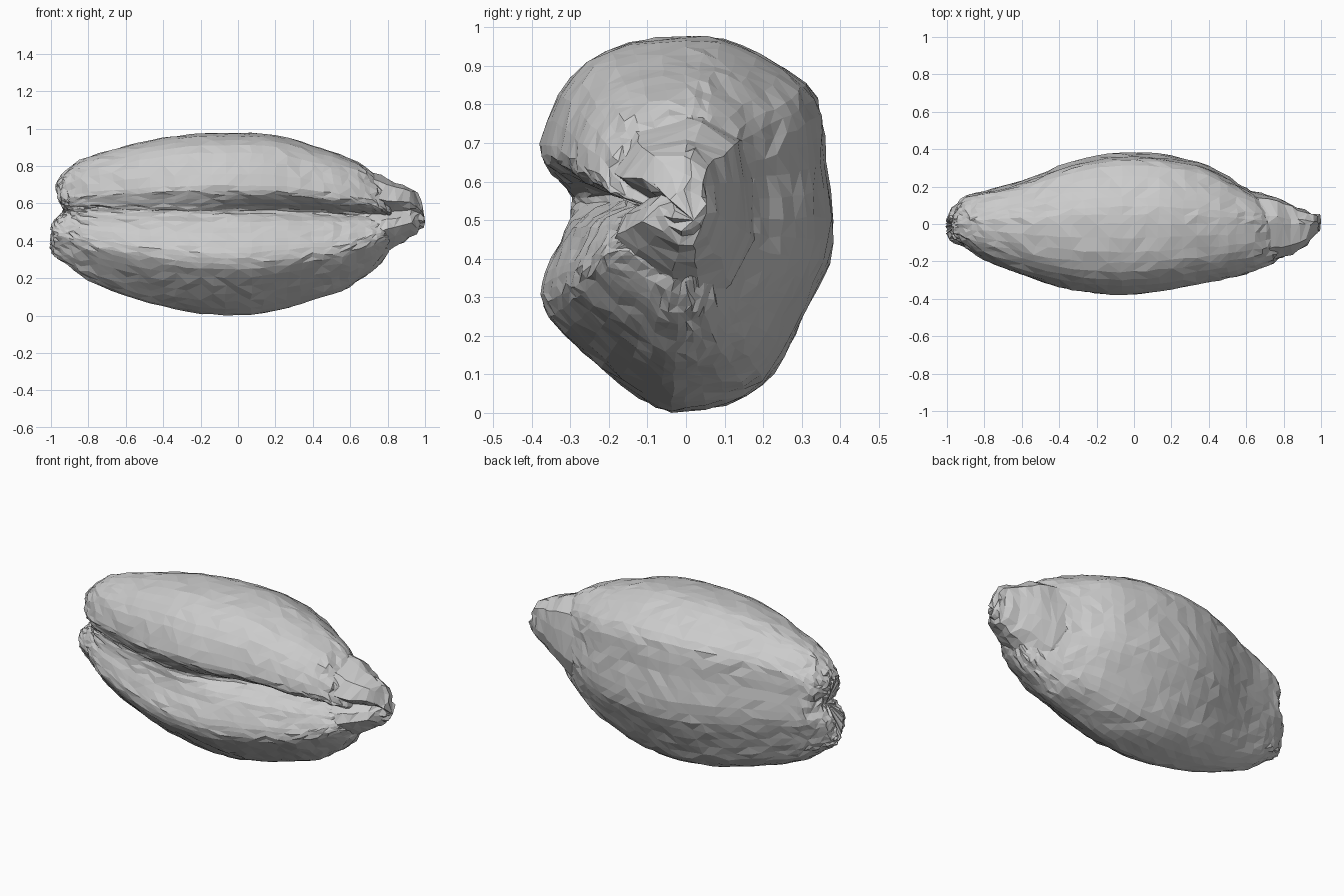
import bpy, bmesh, math, random
from mathutils import Vector

if "Cube" in bpy.data.objects:
    bpy.data.objects.remove(bpy.data.objects["Cube"])

random.seed(4)


def spline(a, b, c, d, t):
    """Catmull-Rom blend of four tuples."""
    return tuple(0.5 * (2 * q + (r - p) * t + (2 * p - 5 * q + 4 * r - s) * t * t
                        + (3 * q - p - 3 * r + s) * t ** 3)
                 for p, q, r, s in zip(a, b, c, d))


def refine(pts, n, closed=False):
    out, m = [], len(pts)
    for i in range(m if closed else m - 1):
        ids = [i - 1, i, i + 1, i + 2]
        ids = [k % m if closed else min(max(k, 0), m - 1) for k in ids]
        for j in range(n):
            out.append(spline(*[pts[k] for k in ids], j / n))
    if not closed:
        out.append(pts[-1])
    return out


def ramp(x, a, b):
    t = min(max((x - a) / (b - a), 0), 1)
    return t * t * (3 - 2 * t)


def loft(name, stations, section, groove, shift, start_cap, end_cap, jitter):
    """Stations are (x, z low, z high, front y, back y); section is normalised."""
    bm = bmesh.new()
    rings = []
    for x, lo, hi, yf, yb in stations:
        ring = []
        for y, z in section:
            if y < 0:
                y += groove(x) * math.exp(-((z - 0.57) / 0.045) ** 2)
            mid = (yf + yb) / 2 if yf > -0.03 else 0
            half = yb - mid if y > 0 else mid - yf
            px = x + shift(x, z)
            k = jitter
            ring.append(bm.verts.new((px + random.uniform(-k, k) * 2,
                                      mid + y * half + random.uniform(-k, k),
                                      lo + z * (hi - lo) + random.uniform(-k, k))))
        rings.append(ring)
    n = len(section)
    for a, b in zip(rings, rings[1:]):
        for i in range(n):
            j = (i + 1) % n
            # alternate the diagonals for an irregular faceted skin
            if random.random() < 0.5:
                bm.faces.new((a[i], a[j], b[j]))
                bm.faces.new((a[i], b[j], b[i]))
            else:
                bm.faces.new((a[i], a[j], b[i]))
                bm.faces.new((a[j], b[j], b[i]))
    for ring, apex in ((rings[0], start_cap), (rings[-1], end_cap)):
        c = bm.verts.new(apex)
        for i in range(n):
            bm.faces.new((ring[i], ring[(i + 1) % n], c))
    bmesh.ops.recalc_face_normals(bm, faces=bm.faces)
    me = bpy.data.meshes.new(name)
    bm.to_mesh(me)
    bm.free()
    ob = bpy.data.objects.new(name, me)
    bpy.context.collection.objects.link(ob)
    return ob


# Two-lobed cross-section, y in -1..1 and z in 0..1
lobes = [(0, 1), (-.4, .98), (-.68, .93), (-.88, .84), (-1, .71), (-.97, .66),
         (-.89, .61), (-.83, .58), (-.81, .555), (-.82, .51), (-.87, .45), (-.97, .37),
         (-1, .31), (-.94, .25), (-.72, .16), (-.45, .075), (-.2, .01), (0, 0),
         (.27, .02), (.52, .07), (.66, .15), (.82, .27), (.97, .39), (1, .51),
         (.95, .66), (.92, .79), (.82, .87), (.5, .95), (.25, .99)]
section = refine(lobes, 2, True)

# Main grain body
body = [(-.985, .36, .70, -.05, .03), (-.965, .32, .74, -.09, .09), (-.9, .265, .795, -.125, .15),
        (-.8, .19, .85, -.19, .175), (-.6, .11, .905, -.27, .23), (-.4, .05, .95, -.335, .31),
        (-.2, .012, .975, -.37, .365), (0, .003, .978, -.375, .382), (.2, .03, .965, -.35, .365),
        (.4, .085, .91, -.31, .31), (.55, .13, .86, -.28, .22), (.68, .21, .795, -.235, .14),
        (.76, .28, .72, -.20, .09), (.81, .36, .64, -.14, .05)]
loft("grain_body", refine(body, 3), section,
     lambda x: .32 * ramp(x, -.3, .35) + .25 * ramp(-x, .85, .97),
     lambda x, z: ramp(-x, .88, .98) * (.05 * math.exp(-((z - .6) / .13) ** 2)
                                        + .015 * ramp(z, .6, .8) - .015 * ramp(-z, -.5, -.3)),
     (-.93, .01, .56), (.84, -.02, .51), .0045)

# Pointed germ at the right end, tucked behind the lobes
germ = [(.5, .3, .72, -.12, .19), (.62, .25, .77, -.18, .185), (.72, .28, .77, -.19, .16),
        (.8, .34, .73, -.18, .13), (.88, .39, .695, -.14, .095), (.95, .435, .66, -.085, .06),
        (.985, .47, .58, -.04, .05)]
loft("germ_tip", refine(germ, 2), refine(lobes[::2], 1, True),
     lambda x: .3, lambda x, z: 0, (.55, 0, .5), (1.0, .02, .5), .006)
